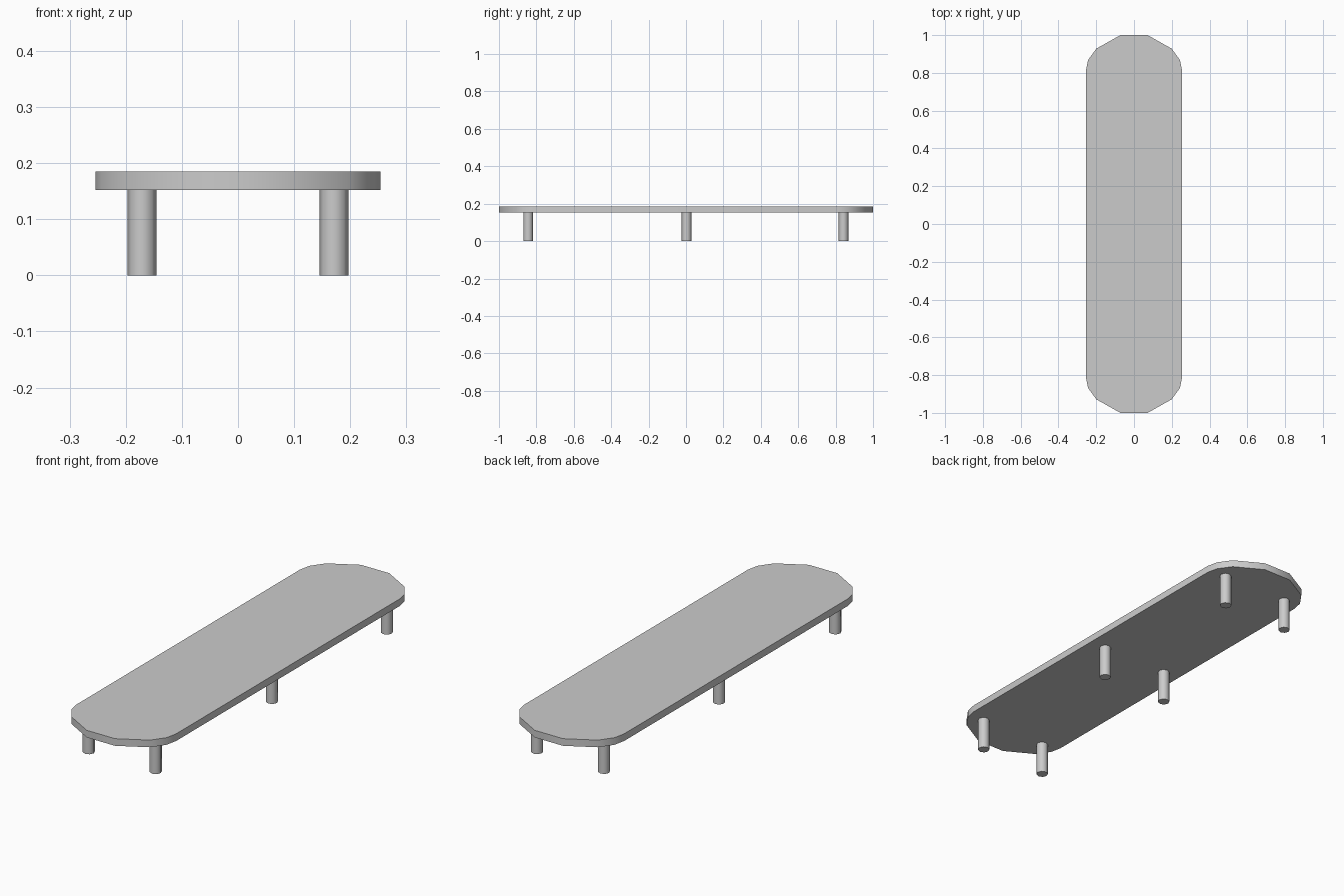
import bpy, bmesh, math

if "Cube" in bpy.data.objects:
    bpy.data.objects.remove(bpy.data.objects["Cube"])

TOP_Z, SLAB_Z = 0.185, 0.152


def prism(name, outline, z0, z1):
    """Extrude a counter-clockwise outline from z0 to z1."""
    bm = bmesh.new()
    face = bm.faces.new([bm.verts.new((x, y, z0)) for x, y in outline])
    ext = bmesh.ops.extrude_face_region(bm, geom=[face], use_keep_orig=True)
    verts = [g for g in ext["geom"] if isinstance(g, bmesh.types.BMVert)]
    bmesh.ops.translate(bm, verts=verts, vec=(0, 0, z1 - z0))
    bmesh.ops.recalc_face_normals(bm, faces=bm.faces[:])
    mesh = bpy.data.meshes.new(name)
    bm.to_mesh(mesh)
    bm.free()
    obj = bpy.data.objects.new(name, mesh)
    bpy.context.collection.objects.link(obj)
    # Smooth sides, sharp rims
    bpy.ops.object.select_all(action='DESELECT')
    obj.select_set(True)
    bpy.context.view_layer.objects.active = obj
    bpy.ops.object.shade_smooth_by_angle(angle=math.radians(50))
    return obj


# Board: one rounded corner mirrored into four
corner = [(0.254, 0.815), (0.243, 0.868), (0.20, 0.928), (0.072, 1.0)]
half = corner + [(-x, y) for x, y in reversed(corner)]
prism("board", half + [(-x, -y) for x, y in half], SLAB_Z, TOP_Z)

# Legs: three pairs of short round posts
SIDES, R = 8, 0.0258
for row, y in (("front", -0.844), ("middle", 0.003), ("back", 0.842)):
    for side, x in (("left", -0.171), ("right", 0.171)):
        ring = [(x + R * math.cos(math.tau * i / SIDES),
                 y + R * math.sin(math.tau * i / SIDES)) for i in range(SIDES)]
        prism(f"{row}_{side}_leg", ring, 0, SLAB_Z)
